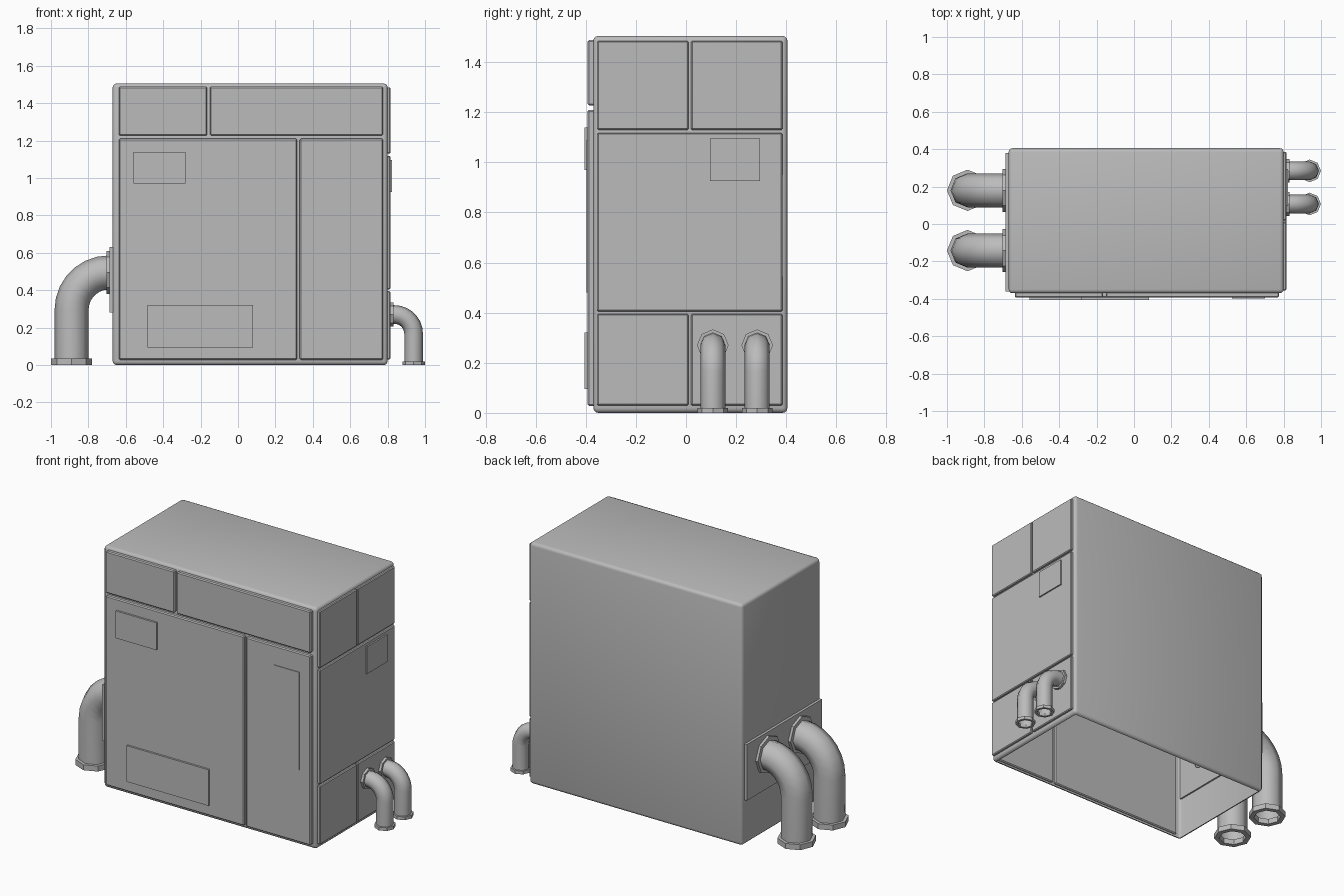
import bpy, bmesh, math
from mathutils import Vector

cube = bpy.data.objects.get("Cube")
if cube:
    bpy.data.objects.remove(cube, do_unlink=True)

grey = bpy.data.materials.new("plain grey")
grey.use_nodes = True
colour = (0.5, 0.5, 0.5, 1)
grey.diffuse_color = colour
grey.node_tree.nodes["Principled BSDF"].inputs["Base Color"].default_value = colour


def finish(name, bm, smooth=None):
    bmesh.ops.recalc_face_normals(bm, faces=bm.faces)
    mesh = bpy.data.meshes.new(name)
    bm.to_mesh(mesh)
    bm.free()
    mesh.materials.append(grey)
    obj = bpy.data.objects.new(name, mesh)
    bpy.context.collection.objects.link(obj)
    if smooth:
        bpy.ops.object.select_all(action='DESELECT')
        obj.select_set(True)
        bpy.context.view_layer.objects.active = obj
        bpy.ops.object.shade_smooth_by_angle(angle=math.radians(smooth))
    return obj


def box(name, x, y, z, bevel=0, segments=1, open_base=False):
    """Box between pairs of limits, with chamfered edges."""
    bm = bmesh.new()
    bmesh.ops.create_cube(bm, size=1)
    for v in bm.verts:
        v.co = Vector([lim[0] if c < 0 else lim[1] for c, lim in zip(v.co, (x, y, z))])
    if bevel:
        bmesh.ops.bevel(bm, geom=bm.edges[:], offset=bevel, segments=segments,
                        profile=0.5, affect='EDGES')
    bmesh.ops.recalc_face_normals(bm, faces=bm.faces)
    if open_base:
        base = min(bm.faces, key=lambda f: f.calc_center_median().z)
        bmesh.ops.delete(bm, geom=[base], context='FACES')
    return finish(name, bm, 35 if segments > 1 else None)


def sweep(name, stations, closed=False, sides=8, smooth=50):
    """Skin rings given as (centre, angle of travel in the xz plane, radius)."""
    bm = bmesh.new()
    rings = []
    for centre, angle, radius in stations:
        across = Vector((-math.sin(angle), 0, math.cos(angle)))
        ring = []
        for i in range(sides):
            t = math.tau * i / sides
            offset = across * math.cos(t) + Vector((0, 1, 0)) * math.sin(t)
            ring.append(bm.verts.new(Vector(centre) + offset * radius))
        rings.append(ring)
    pairs = list(zip(rings, rings[1:]))
    if closed:
        pairs.append((rings[-1], rings[0]))
    for a, b in pairs:
        for i in range(sides):
            j = (i + 1) % sides
            bm.faces.new((a[i], a[j], b[j], b[i]))
    return finish(name, bm, smooth)


def washer(name, start, end, angle, inner, outer):
    sweep(name, [(start, angle, inner), (start, angle, outer),
                 (end, angle, outer), (end, angle, inner)], closed=True, smooth=30)


def elbow(name, side, wall, bend_start, y, z, radius, bend, lip, lip_height):
    """Pipe leaving the wall sideways and turning down to the floor."""
    heading = 0 if side > 0 else math.pi
    stations = [((wall - side * 0.03, y, z), heading, radius)]
    steps = 7
    for i in range(steps + 1):
        t = math.pi / 2 * i / steps
        centre = (bend_start + side * bend * math.sin(t), y, z - bend + bend * math.cos(t))
        stations.append((centre, heading - side * t, radius))
    foot = bend_start + side * bend
    stations.append(((foot, y, 0.004), -side * math.pi / 2 + heading, radius))
    sweep(name, stations)
    washer(name + "_wall_flange", (wall - side * 0.015, y, z), (wall + side * 0.016, y, z),
           heading, radius * 0.95, lip)
    washer(name + "_foot_flange", (foot, y, 0), (foot, y, lip_height),
           math.pi / 2, radius * 0.88, lip * 0.96)


# Cabinet shell, open underneath
box("cabinet", (-0.67, 0.80), (-0.37, 0.405), (0, 1.505), 0.02, 3, open_base=True)

# Front panels
front = (-0.393, -0.36)
for name, x, z in (
        ("main_door", (-0.637, 0.315), (0.028, 1.21)),
        ("narrow_door", (0.33, 0.775), (0.028, 1.21)),
        ("upper_panel_small", (-0.637, -0.165), (1.227, 1.488)),
        ("upper_panel_wide", (-0.15, 0.775), (1.227, 1.488))):
    box(name, x, front, z, 0.006)

# Raised plates on the doors
for name, x, z, out in (
        ("door_label_plate", (-0.56, -0.28), (0.97, 1.14), 0.012),
        ("door_vent_plate", (-0.485, 0.08), (0.095, 0.32), 0.012),
        ("narrow_door_plate", (0.525, 0.70), (0.48, 1.09), 0.004)):
    box(name, x, (front[0] - out, front[0] + 0.004), z)

# Side panels
rear, fore = (0.02, 0.385), (-0.355, 0.01)
for name, y, z in (
        ("side_lower_front", fore, (0.03, 0.395)),
        ("side_lower_rear", rear, (0.03, 0.395)),
        ("side_middle", (fore[0], rear[1]), (0.405, 1.118)),
        ("side_upper_front", fore, (1.13, 1.485)),
        ("side_upper_rear", rear, (1.13, 1.485))):
    box(name, (0.79, 0.815), y, z, 0.005)
box("side_label_plate", (0.81, 0.824), (0.095, 0.295), (0.925, 1.095))

# Plate carrying the large pipes
box("pipe_mount", (-0.686, -0.66), (-0.36, 0.38), (0.28, 0.63))

# Large and small elbow pipes
for name, y in (("large_pipe_rear", 0.18), ("large_pipe_front", -0.142)):
    elbow(name, -1, -0.686, -0.69, y, 0.495, 0.091, 0.2, 0.115, 0.034)
for name, y in (("small_pipe_rear", 0.284), ("small_pipe_front", 0.107)):
    elbow(name, 1, 0.815, 0.836, y, 0.27, 0.05, 0.103, 0.063, 0.02)
